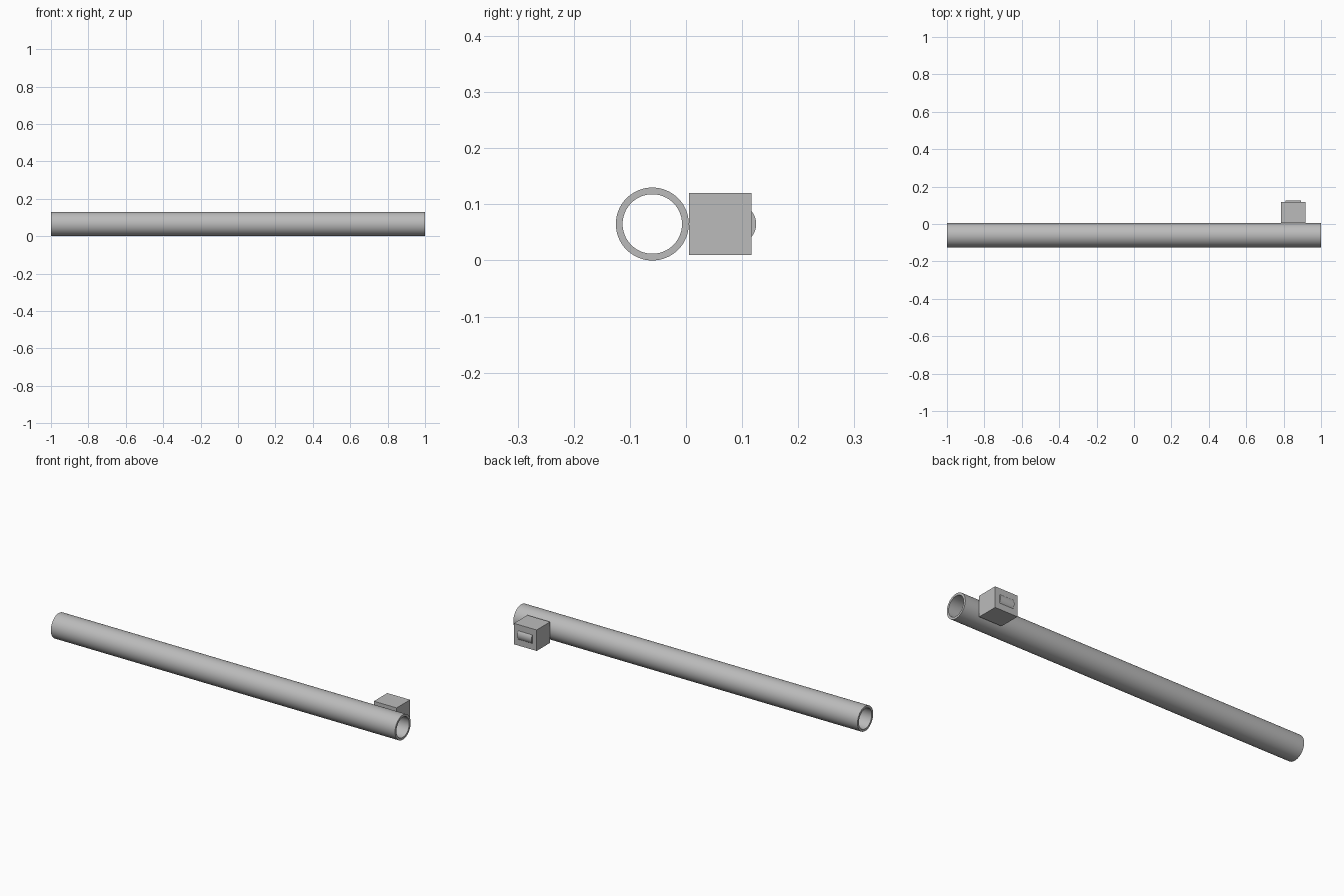
import bpy, bmesh, math
from mathutils import Matrix

cube = bpy.data.objects.get("Cube")
if cube:
    bpy.data.objects.remove(cube, do_unlink=True)

grey = bpy.data.materials.new("plain_grey")
grey.use_nodes = True
colour = (0.5, 0.5, 0.5, 1)
grey.diffuse_color = colour
grey.node_tree.nodes["Principled BSDF"].inputs["Base Color"].default_value = colour


def extrude_along_x(name, loops, x0, x1, capped):
    """Sweep (y, z) outlines from x0 to x1; two outlines make a hollow part."""
    bm = bmesh.new()
    rings = [[[bm.verts.new((x, y, z)) for y, z in loop] for x in (x0, x1)]
             for loop in loops]

    def bridge(a, b):
        n = len(a)
        for i in range(n):
            j = (i + 1) % n
            bm.faces.new((a[i], a[j], b[j], b[i]))

    for start, end in rings:
        bridge(start, end)
    if capped:
        for ring in rings[0]:
            bm.faces.new(ring)
    else:
        for outer, inner in zip(*rings):
            bridge(outer, inner)
    bmesh.ops.recalc_face_normals(bm, faces=bm.faces)
    mesh = bpy.data.meshes.new(name)
    bm.to_mesh(mesh)
    bm.free()
    mesh.materials.append(grey)
    obj = bpy.data.objects.new(name, mesh)
    bpy.context.collection.objects.link(obj)
    bpy.ops.object.select_all(action="DESELECT")
    obj.select_set(True)
    bpy.context.view_layer.objects.active = obj
    bpy.ops.object.shade_smooth_by_angle(angle=math.radians(30))
    return obj


def arc(cy, cz, radius, start, sweep, count):
    return [(cy + radius * math.cos(start + sweep * i / count),
             cz + radius * math.sin(start + sweep * i / count))
            for i in range(count)]


MID_Z = 0.065

# Long hollow tube with open ends
extrude_along_x("tube", [arc(-0.06, MID_Z, r, 0, math.tau, 64) for r in (0.065, 0.053)],
                -1, 1, False)

# Square block against the back of the tube
extrude_along_x("block", [[(0.005, 0.01), (0.117, 0.01), (0.117, 0.12), (0.005, 0.12)]],
                0.786, 0.918, True)

# Rounded button bulging from the back of the block
half = math.asin(0.0225 / 0.0356)
points = arc(0.0894, MID_Z, 0.0356, -half, 2 * half * 17 / 16, 17)
extrude_along_x("button", [points], 0.811, 0.893, True)
